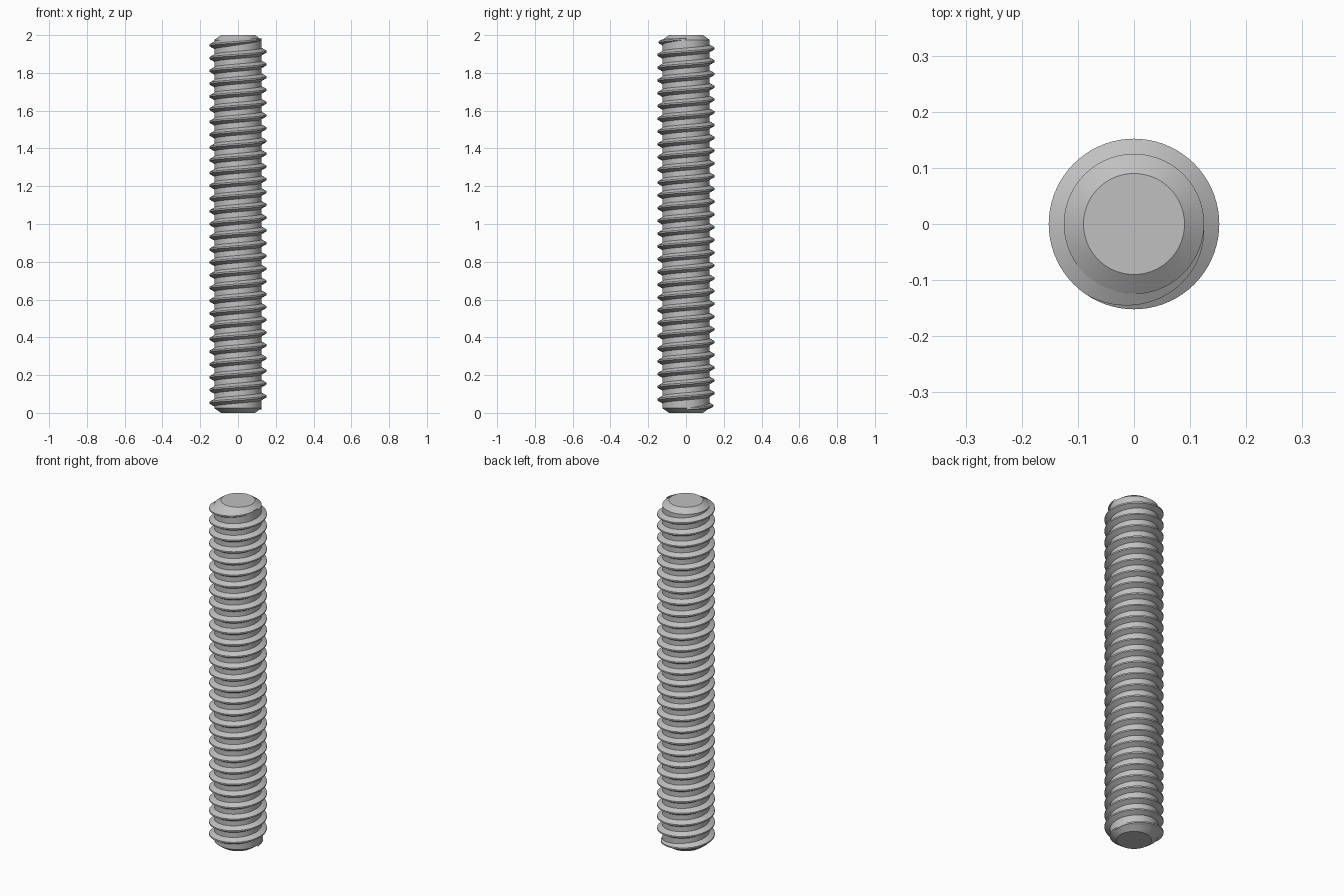
import bpy
import bmesh
from math import cos, sin, tau, radians

cube = bpy.data.objects.get("Cube")
if cube:
    bpy.data.objects.remove(cube, do_unlink=True)

HEIGHT = 2.0
CORE_R, TIP_R, CREST_R = 0.125, 0.09, 0.152
CHAMFER = 0.025
TURNS, STEPS = 29, 72
START_Z, END_Z = 0.02, 1.98
FADE_TURNS = 0.34

steel = bpy.data.materials.new("grey steel")
steel.use_nodes = True
colour = (0.53, 0.53, 0.53, 1)
steel.diffuse_color = colour
steel.node_tree.nodes["Principled BSDF"].inputs["Base Color"].default_value = colour


def finish(name, bm):
    """Turn a bmesh into a smooth-shaded object with sharp edges kept."""
    bmesh.ops.recalc_face_normals(bm, faces=bm.faces)
    mesh = bpy.data.meshes.new(name)
    bm.to_mesh(mesh)
    bm.free()
    mesh.materials.append(steel)
    obj = bpy.data.objects.new(name, mesh)
    bpy.context.collection.objects.link(obj)
    bpy.ops.object.select_all(action='DESELECT')
    obj.select_set(True)
    bpy.context.view_layer.objects.active = obj
    bpy.ops.object.shade_smooth_by_angle(angle=radians(25))
    return obj


def bridge(bm, a, b, closed=True):
    """Join two equal rows of vertices with quads."""
    n = len(a)
    for i in range(n if closed else n - 1):
        j = (i + 1) % n
        bm.faces.new((a[i], a[j], b[j], b[i]))


# Core rod with a chamfer at each end
bm = bmesh.new()
profile = [(TIP_R, 0), (CORE_R, CHAMFER), (CORE_R, HEIGHT - CHAMFER), (TIP_R, HEIGHT)]
rings = [[bm.verts.new((r * cos(tau * i / STEPS), r * sin(tau * i / STEPS), z))
          for i in range(STEPS)] for r, z in profile]
for low, high in zip(rings, rings[1:]):
    bridge(bm, low, high)
bm.faces.new(rings[0])
bm.faces.new(rings[-1])
finish("core_rod", bm)

# Right-handed helical ridge that fades into the core at both ends
bm = bmesh.new()
root_r = CORE_R - 0.001
crest_half, flank = 0.004, 0.016
previous = None
total = TURNS * STEPS
for i in range(total + 1):
    turn = i / STEPS
    fade = max(0.01, min(1, turn / FADE_TURNS, (TURNS - turn) / FADE_TURNS))
    z = START_Z + (END_Z - START_Z) * i / total
    crest_r = root_r + (CREST_R - root_r) * fade
    base_half = crest_half + flank * fade
    section = [(root_r, -base_half), (crest_r, -crest_half),
               (crest_r, crest_half), (root_r, base_half)]
    row = [bm.verts.new((r * cos(tau * turn), r * sin(tau * turn), z + dz))
           for r, dz in section]
    if previous:
        bridge(bm, previous, row)
    else:
        bm.faces.new(row)
    previous = row
bm.faces.new(previous)
finish("thread_ridge", bm)
